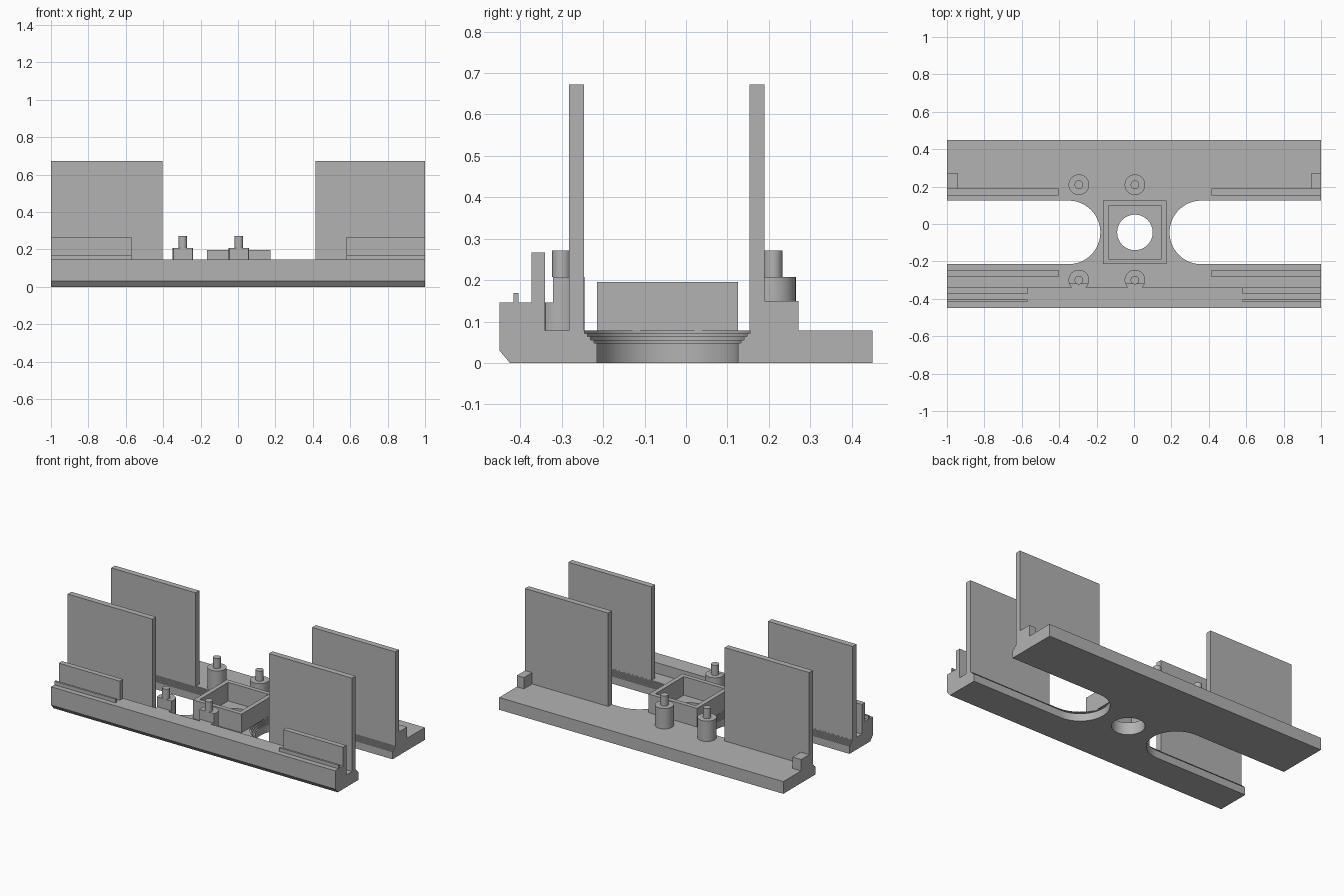
import bpy, bmesh, math
from mathutils import Vector

if "Cube" in bpy.data.objects:
    bpy.data.objects.remove(bpy.data.objects["Cube"], do_unlink=True)

gray = bpy.data.materials.new("plain gray")
gray.use_nodes = True
gray.diffuse_color = (0.45, 0.45, 0.45, 1)
gray.node_tree.nodes["Principled BSDF"].inputs["Base Color"].default_value = gray.diffuse_color


def prism(name, pts, lo, hi, axis="z", smooth=False):
    """Extrude a flat outline along z (points are x, y) or x (points are y, z)."""
    bm = bmesh.new()
    place = (lambda p: (p[0], p[1], lo)) if axis == "z" else (lambda p: (lo, p[0], p[1]))
    face = bm.faces.new([bm.verts.new(place(p)) for p in pts])
    out = bmesh.ops.extrude_face_region(bm, geom=[face])
    move = Vector((0, 0, hi - lo)) if axis == "z" else Vector((hi - lo, 0, 0))
    bmesh.ops.translate(bm, vec=move, verts=[v for v in out["geom"] if isinstance(v, bmesh.types.BMVert)])
    bmesh.ops.recalc_face_normals(bm, faces=bm.faces)
    mesh = bpy.data.meshes.new(name)
    bm.to_mesh(mesh)
    bm.free()
    mesh.materials.append(gray)
    obj = bpy.data.objects.new(name, mesh)
    bpy.context.collection.objects.link(obj)
    if smooth:
        select(obj)
        bpy.ops.object.shade_smooth_by_angle(angle=math.radians(30))
    return obj


def select(obj):
    bpy.ops.object.select_all(action="DESELECT")
    obj.select_set(True)
    bpy.context.view_layer.objects.active = obj


def block(name, x0, x1, y0, y1, z0, z1):
    return prism(name, [(x0, y0), (x1, y0), (x1, y1), (x0, y1)], z0, z1)


def arc(cx, cy, r, start=0, sweep=360, n=48):
    count = n if sweep == 360 else n + 1
    angles = [math.radians(start + sweep * i / n) for i in range(count)]
    return [(cx + r * math.cos(a), cy + r * math.sin(a)) for a in angles]


def cut(target, cutter):
    mod = target.modifiers.new("cut", "BOOLEAN")
    mod.operation, mod.solver, mod.object = "DIFFERENCE", "EXACT", cutter
    cutter.hide_render = True
    select(target)
    bpy.ops.object.modifier_apply(modifier=mod.name)
    bpy.data.objects.remove(cutter, do_unlink=True)


FLOOR, RIDGE = 0.078, 0.146
MID_X, MID_Y = 0.005, -0.045

# Base plate with raised front ridge and chamfered front edge
base = prism("base_plate", [(-0.425, 0), (0.45, 0), (0.45, FLOOR), (-0.34, FLOOR),
                            (-0.34, RIDGE), (-0.45, RIDGE), (-0.45, 0.03)], -1, 1, "x")

# Open-ended slots with small stepped upper edges
for step in range(5):
    r = 0.17 + 0.0075 * step
    bottom = -0.1 if step == 0 else 0.041 + 0.0075 * step
    for side in (-1, 1):
        cx = MID_X + side * 0.355
        outline = arc(cx, MID_Y, r, 90, side * 180, 32)
        outline += [(side * 1.2, MID_Y - r), (side * 1.2, MID_Y + r)]
        cut(base, prism("slot_cutter", outline, bottom, 0.3))

# Round centre hole
cut(base, prism("hole_cutter", arc(MID_X, MID_Y, 0.095), -0.1, 0.3))
select(base)
bpy.ops.object.shade_smooth_by_angle(angle=math.radians(30))

# Square frame around the hole
frame = block("centre_frame", MID_X - 0.17, MID_X + 0.17, MID_Y - 0.17, MID_Y + 0.17, FLOOR, 0.196)
cut(frame, block("frame_cutter", MID_X - 0.142, MID_X + 0.142,
                 MID_Y - 0.142, MID_Y + 0.142, 0, 0.3))

# Tall walls, front rails and rear corner blocks at both ends
for side, x0, x1 in (("right", -1, -0.405), ("left", 0.415, 1)):
    block(side + "_front_wall", x0, x1, -0.283, -0.246, FLOOR, 0.672)
    block(side + "_rear_wall", x0, x1, 0.153, 0.19, FLOOR, 0.672)
    rail = (-1, -0.57) if side == "right" else (0.58, 1)
    block(side + "_front_rail", *rail, -0.373, -0.34, RIDGE, 0.267)
    block(side + "_small_lip", *rail, -0.417, -0.404, RIDGE, 0.169)
    corner = (-1, -0.94) if side == "right" else (0.95, 1)
    block(side + "_corner_block", *corner, 0.19, 0.272, FLOOR, 0.15)

# Stepped posts; the front pair is trimmed flat towards the ridge
for side, x in (("right", -0.295), ("left", MID_X)):
    for row, y, low, high in (("front", -0.3, -0.34, -0.323), ("rear", 0.21, -1, -1)):
        name = side + "_" + row + "_post"
        ring = arc(x, y, 0.055)
        prism(name + "_foot", [(px, max(py, low)) for px, py in ring if py > low - 0.02], FLOOR, RIDGE, smooth=True)
        prism(name + "_body", [p for p in ring if p[1] > high], RIDGE, 0.208, smooth=True)
        prism(name + "_pin", arc(x, y, 0.023, n=32), 0.208, 0.272, smooth=True)
